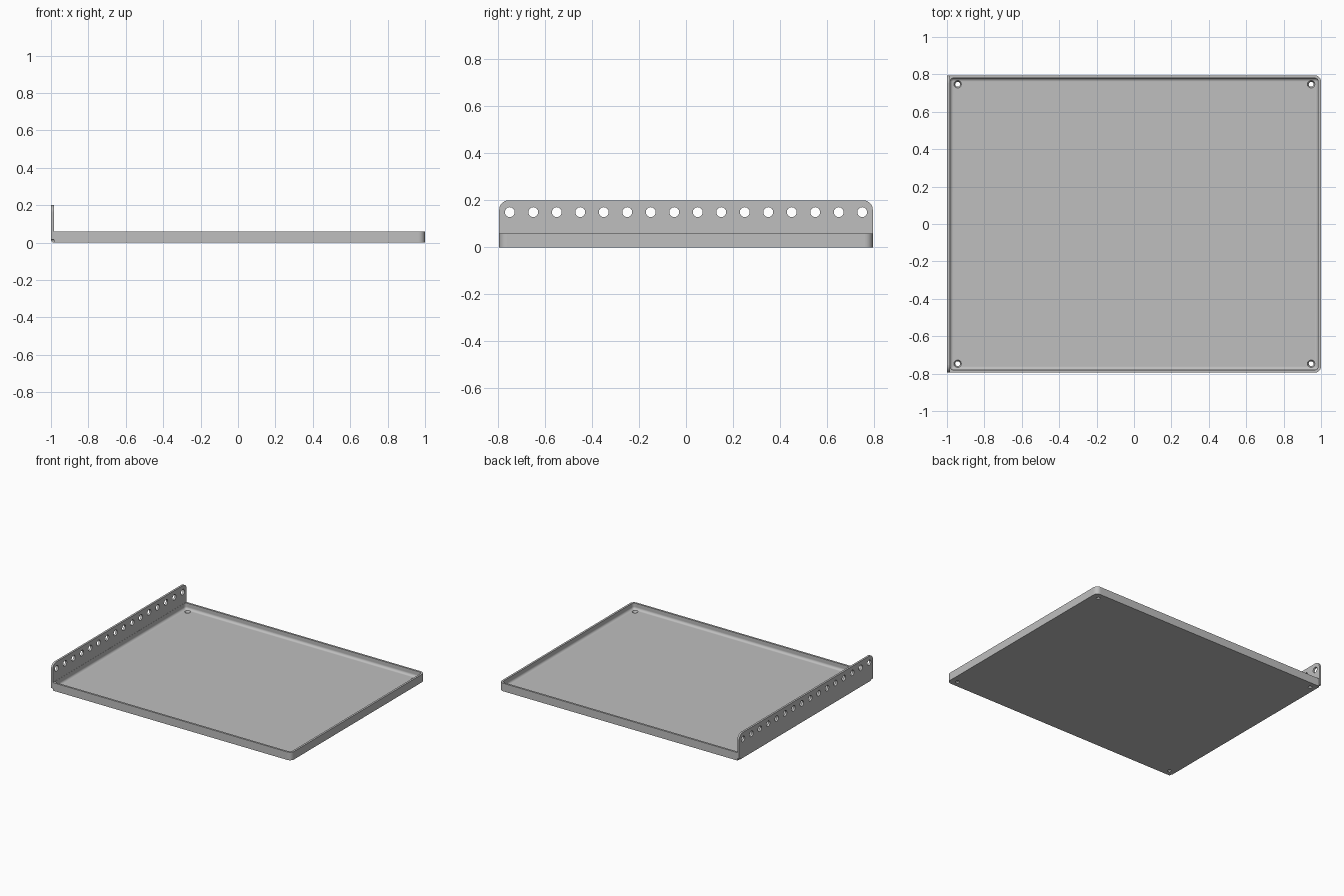
import bpy
import bmesh
from math import sin, cos, pi, radians
from mathutils import Matrix, Vector

cube = bpy.data.objects.get("Cube")
if cube:
    bpy.data.objects.remove(cube, do_unlink=True)

HALF_Y = 0.795      # half depth of the tray
SHEET = 0.015       # sheet thickness
RIM = 0.06          # rim height
TOP = 0.2           # flange height
FILLET = 0.018
INNER_X = -1 + SHEET

metal = bpy.data.materials.new("grey metal")
metal.use_nodes = True
grey = (0.52, 0.52, 0.52, 1)
metal.diffuse_color = grey
metal.node_tree.nodes["Principled BSDF"].inputs["Base Color"].default_value = grey


def make_object(name, bm):
    bmesh.ops.recalc_face_normals(bm, faces=bm.faces)
    mesh = bpy.data.meshes.new(name)
    bm.to_mesh(mesh)
    bm.free()
    mesh.materials.append(metal)
    obj = bpy.data.objects.new(name, mesh)
    bpy.context.collection.objects.link(obj)
    return obj


def finish(obj):
    """Smooth the curved faces, keep large faces flat and edges sharp."""
    mesh = obj.data
    mesh.shade_smooth()
    mesh.set_sharp_from_angle(angle=radians(30))
    for poly in mesh.polygons:
        if poly.area > 0.01:
            poly.use_smooth = False


def drill(obj, centres, axis, r_low, r_high, depth):
    """Cut a row of round holes through an object."""
    bm = bmesh.new()
    turn = Vector((0, 0, 1)).rotation_difference(Vector(axis)).to_matrix().to_4x4()
    for c in centres:
        bmesh.ops.create_cone(bm, cap_ends=True, segments=24, radius1=r_low,
                              radius2=r_high, depth=depth,
                              matrix=Matrix.Translation(c) @ turn)
    cutter = make_object("hole_cutter", bm)
    cutter.hide_render = True
    mod = obj.modifiers.new("holes", "BOOLEAN")
    mod.operation = "DIFFERENCE"
    mod.solver = "EXACT"
    mod.object = cutter
    bpy.context.view_layer.update()
    graph = bpy.context.evaluated_depsgraph_get()
    result = bpy.data.meshes.new_from_object(obj.evaluated_get(graph))
    obj.modifiers.clear()
    obj.data = result
    bpy.data.objects.remove(cutter, do_unlink=True)


def rounded(x0, x1, y0, y1, radii, steps=8):
    """Rounded rectangle; radii start at the upper right, anticlockwise."""
    pts = []
    corners = ((x1, y1, -1, -1), (x0, y1, 1, -1), (x0, y0, 1, 1), (x1, y0, -1, 1))
    for k, ((x, y, sx, sy), r) in enumerate(zip(corners, radii)):
        for i in range(steps + 1):
            a = pi / 2 * (k + i / steps)
            pts.append((x + sx * r + r * cos(a), y + sy * r + r * sin(a)))
    return pts


def prism(bm, points, shift):
    """Extrude a closed outline."""
    face = bm.faces.new([bm.verts.new(p) for p in points])
    made = bmesh.ops.extrude_face_region(bm, geom=[face])["geom"]
    bmesh.ops.translate(bm, vec=shift,
                        verts=[v for v in made if isinstance(v, bmesh.types.BMVert)])


# Tray: stacked outlines go up the outside, over the rim and down the fillet
bm = bmesh.new()
loops = []


def add_loop(inset, z, x_left, r_left, r_right):
    outline = rounded(x_left, 1 - inset, -HALF_Y + inset, HALF_Y - inset,
                      (r_right, r_left, r_left, r_right))
    loops.append([bm.verts.new((x, y, z)) for x, y in outline])


CORNER = 0.034
for z in (0, RIM):
    add_loop(0, z, INNER_X, 0.002, CORNER)
add_loop(SHEET, RIM, INNER_X + 0.001, CORNER - SHEET, CORNER - SHEET)
for i in range(9):
    a = pi / 2 * i / 8
    step = FILLET * (1 - cos(a))
    r = max(CORNER - SHEET - step, 0.001)
    add_loop(SHEET + step, SHEET + FILLET * (1 - sin(a)),
             INNER_X + 0.001 + step, r, r)
for low, high in zip(loops, loops[1:]):
    n = len(low)
    for i in range(n):
        j = (i + 1) % n
        bm.faces.new((low[i], low[j], high[j], high[i]))
bm.faces.new(loops[0][::-1])
bm.faces.new(loops[-1])
tray = make_object("tray", bm)

# Countersunk corner holes in the tray floor
drill(tray, [(x, y, SHEET / 2) for x in (-0.943, 0.947) for y in (-0.747, 0.747)],
      (0, 0, 1), 0.012, 0.021, SHEET + 0.004)
finish(tray)

# Upright side flange with rounded upper corners and a row of holes
bm = bmesh.new()
side = rounded(-HALF_Y, HALF_Y, SHEET, TOP, (0.04, 0.04, 0.001, 0.001))
prism(bm, [(-1, y, z) for y, z in side], (SHEET, 0, 0))
flange = make_object("side_flange", bm)
drill(flange, [(-1 + SHEET / 2, -0.75 + 0.1 * i, 0.15) for i in range(16)],
      (1, 0, 0), 0.021, 0.021, 0.1)
finish(flange)

# Rounded bend joining the flange to the floor, short of both ends
bm = bmesh.new()
END = HALF_Y - 0.02
arc = [(INNER_X - SHEET * cos(pi / 2 * i / 8), -END, SHEET - SHEET * sin(pi / 2 * i / 8))
       for i in range(9)]
prism(bm, arc + [(INNER_X, -END, SHEET)], (0, 2 * END, 0))
finish(make_object("flange_bend", bm))
